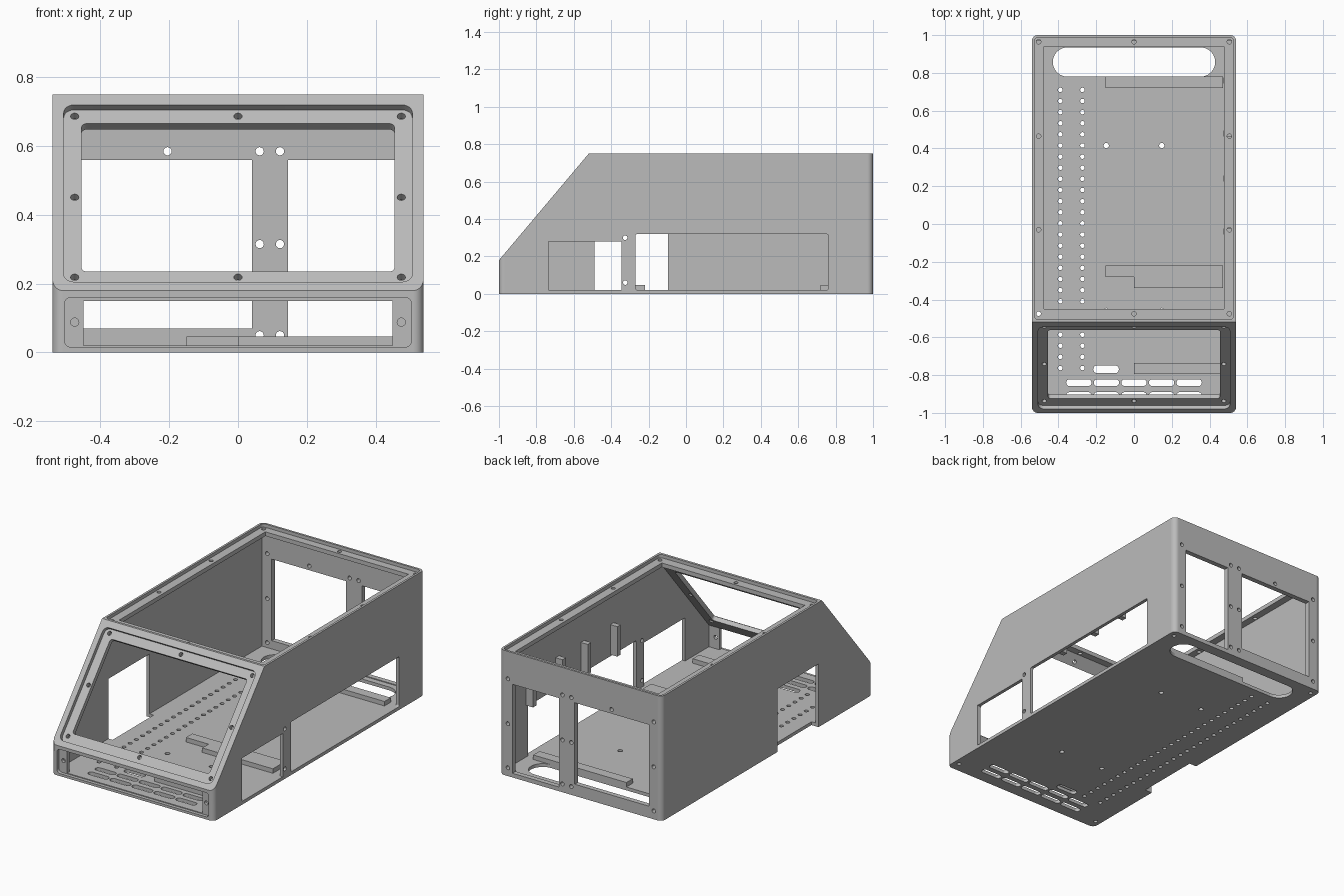
import bpy, bmesh, math
from mathutils import Matrix, Vector

cube = bpy.data.objects.get("Cube")
if cube:
    bpy.data.objects.remove(cube, do_unlink=True)

grey = bpy.data.materials.new("light_grey")
grey.use_nodes = True
COLOUR = (0.5, 0.5, 0.5, 1)
grey.diffuse_color = COLOUR
grey.node_tree.nodes["Principled BSDF"].inputs["Base Color"].default_value = COLOUR


def frame(origin, u, v):
    """Working plane with axes u, v and its outward normal."""
    u, v = Vector(u), Vector(v).normalized()
    m = Matrix((u, v, u.cross(v))).transposed().to_4x4()
    m.translation = origin
    return m


TOP = frame((0, 0, 0), (1, 0, 0), (0, 1, 0))
FRONT = frame((0, 0, 0), (1, 0, 0), (0, 0, 1))      # normal is -y
SIDE = frame((0, 0, 0), (0, 1, 0), (0, 0, 1))       # normal is +x
SLOPE = frame((0, -1, 0.18), (1, 0, 0), (0, 0.48, 0.57))


def prism(name, plane, points, n0, n1):
    bm = bmesh.new()
    face = bm.faces.new([bm.verts.new((a, b, n0)) for a, b in points])
    ext = bmesh.ops.extrude_face_region(bm, geom=[face])["geom"]
    moved = [g for g in ext if isinstance(g, bmesh.types.BMVert)]
    bmesh.ops.translate(bm, verts=moved, vec=(0, 0, n1 - n0))
    bm.transform(plane)
    bmesh.ops.recalc_face_normals(bm, faces=bm.faces)
    me = bpy.data.meshes.new(name)
    bm.to_mesh(me)
    bm.free()
    me.materials.append(grey)
    ob = bpy.data.objects.new(name, me)
    bpy.context.scene.collection.objects.link(ob)
    return ob


def slab(name, plane, u0, u1, v0, v1, n0, n1, r=0.0, seg=6):
    """Rectangular block with optional rounded corners."""
    if r == 0:
        pts = [(u0, v0), (u1, v0), (u1, v1), (u0, v1)]
    else:
        pts = []
        corners = [(u1 - r, v1 - r), (u0 + r, v1 - r), (u0 + r, v0 + r), (u1 - r, v0 + r)]
        for q, (cu, cv) in enumerate(corners):
            for i in range(seg + 1):
                a = (q + i / seg) * math.pi / 2
                p = (cu + r * math.cos(a), cv + r * math.sin(a))
                if not pts or math.dist(p, pts[-1]) > 1e-5:
                    pts.append(p)
        if math.dist(pts[0], pts[-1]) < 1e-5:
            pts.pop()
    return prism(name, plane, pts, n0, n1)


cutters = bpy.data.collections.new("cutters")
bpy.context.scene.collection.children.link(cutters)


def add_cutter(ob):
    bpy.context.scene.collection.objects.unlink(ob)
    cutters.objects.link(ob)
    ob.hide_render = True


def cut(*args, **kw):
    add_cutter(slab("cutter", *args, **kw))


def hole(plane, u, v, n0, n1, r=0.012, seg=4):
    cut(plane, u - r, u + r, v - r, v + r, n0, n1, r=r, seg=seg)


# Shell block and its slanted front
shell = slab("shell", TOP, -0.54, 0.54, -1, 1, 0, 0.75, r=0.03, seg=8)
cut(SLOPE, -1, 1, -0.5, 1.5, 0, 1)

# Hollow interior
add_cutter(prism("cavity", SIDE, [(-0.96, 0.02), (0.97, 0.02), (0.97, 0.705),
                                  (-0.493, 0.705), (-0.96, 0.15)], -0.52, 0.52))

# Top lid seat, opening and screw holes
cut(TOP, -0.527, 0.527, -0.505, 0.987, 0.73, 0.9, r=0.02)
cut(TOP, -0.476, 0.476, -0.45, 0.94, 0.6, 0.9)
for s in (-1, 1):
    for y in (-0.475, -0.03, 0.465, 0.965):
        hole(TOP, s * 0.505, y, 0.69, 0.74)
for y in (-0.475, 0.965):
    hole(TOP, 0, y, 0.69, 0.74)

# Slanted window seat, opening and screw holes
cut(SLOPE, -0.507, 0.507, 0.033, 0.706, -0.023, 0.1, r=0.03)
cut(SLOPE, -0.455, 0.455, 0.0915, 0.654, -0.08, 0.1, r=0.015)
for v in (0.07, 0.374, 0.682):
    for u in (-0.475, 0, 0.475):
        if u or v != 0.374:
            hole(SLOPE, u, v, -0.08, 0)

# Low front panel seat, opening and screw holes
cut(FRONT, -0.505, 0.505, 0.015, 0.16, 0.98, 1.1, r=0.02)
cut(FRONT, -0.45, 0.45, 0.02, 0.15, 0.9, 1.1)
for s in (-1, 1):
    hole(FRONT, s * 0.475, 0.088, 0.95, 1.1)

# Back openings either side of an upright bar, with screw holes
cut(FRONT, 0.145, 0.455, 0.025, 0.56, -1.1, -0.9)
cut(FRONT, -0.455, 0.04, 0.07, 0.56, -1.1, -0.9)
for z in (0.05, 0.315, 0.585):
    for x in (-0.485, 0.063, 0.122, 0.485):
        hole(FRONT, x, z, -1.1, -0.9)
hole(FRONT, -0.205, 0.585, -1.1, -0.9)

# Two side panel seats with openings and screw holes
for y0, y1 in ((-0.775, -0.305), (-0.27, 0.76)):
    cut(SIDE, y0, y1, 0.02, 0.32, 0.52, 0.6, r=0.01)
    cut(SIDE, y0 + 0.04, y1 - 0.04, 0.02, 0.28, 0.45, 0.6)
    for y in (y0 + 0.02, y1 - 0.02):
        for z in (0.06, 0.3):
            hole(SIDE, y, z, 0.45, 0.6)

# Fan pocket, open at the bottom, with fan hole and screw holes
cut(SIDE, -0.488, -0.097, -0.1, 0.38, -0.6, -0.493)
hole(SIDE, -0.29, 0.2, -0.6, -0.4, r=0.175, seg=12)
for y in (-0.44, -0.14):
    for z in (0.045, 0.35):
        hole(SIDE, y, z, -0.6, -0.4)

# Floor: hand slot, vent slots, hole rows, mounting holes
cut(TOP, -0.43, 0.43, 0.78, 0.935, -0.1, 0.1, r=0.077)
for i in range(5):
    x = (i - 2) * 0.146
    for y in (-0.908, -0.84):
        cut(TOP, x - 0.067, x + 0.067, y - 0.018, y + 0.018, -0.1, 0.1, r=0.0175, seg=4)
cut(TOP, -0.216, -0.08, -0.79, -0.748, -0.1, 0.1, r=0.0205, seg=4)
for i in range(26):
    for x in (-0.39, -0.273):
        hole(TOP, x, 0.71 - i * 0.0589, -0.1, 0.1)
for s in (-1, 1):
    for y in (-0.46, 0.415):
        hole(TOP, s * 0.147, y, -0.1, 0.1, r=0.014)
    for y in (-0.94, 0.955):
        hole(TOP, s * 0.505, y, -0.1, 0.015)

# Inner parts that share the same cuts
side_frame = slab("side_frame", SIDE, -0.8, 0.785, 0.01, 0.34, 0.48, 0.53)
fan_mount = slab("fan_mount", SIDE, -0.5, -0.085, 0, 0.395, -0.535, -0.473)


def carve(ob):
    mod = ob.modifiers.new("cuts", "BOOLEAN")
    mod.operation = "DIFFERENCE"
    mod.operand_type = "COLLECTION"
    mod.collection = cutters
    mod.solver = "EXACT"
    bpy.context.view_layer.update()
    deps = bpy.context.evaluated_depsgraph_get()
    me = bpy.data.meshes.new_from_object(ob.evaluated_get(deps))
    ob.modifiers.clear()
    ob.data = me
    me.materials.clear()
    me.materials.append(grey)


parts = [shell, side_frame, fan_mount]
for ob in parts:
    carve(ob)
for ob in list(cutters.objects):
    bpy.data.objects.remove(ob, do_unlink=True)
bpy.data.collections.remove(cutters)

# Wall ribs above the side frame
for y in (-0.04, 0.24, 0.48, 0.76):
    slab("wall_rib", SIDE, y - 0.016, y + 0.016, 0.33, 0.51, 0.474, 0.525)

# Low floor brackets
for x, y0, y1 in ((-0.15, 0.72, 0.78), (-0.15, -0.28, -0.22),
                  (0, -0.34, -0.28), (0, -0.795, -0.735)):
    slab("floor_bracket", TOP, x, 0.47, y0, y1, 0.015, 0.047)

# Smooth the round walls, keep flat faces flat
for ob in parts:
    bpy.ops.object.select_all(action="DESELECT")
    ob.select_set(True)
    bpy.context.view_layer.objects.active = ob
    bpy.ops.object.shade_smooth_by_angle(angle=math.radians(30))
    for p in ob.data.polygons:
        if max(abs(c) for c in p.normal) > 0.9995:
            p.use_smooth = False
